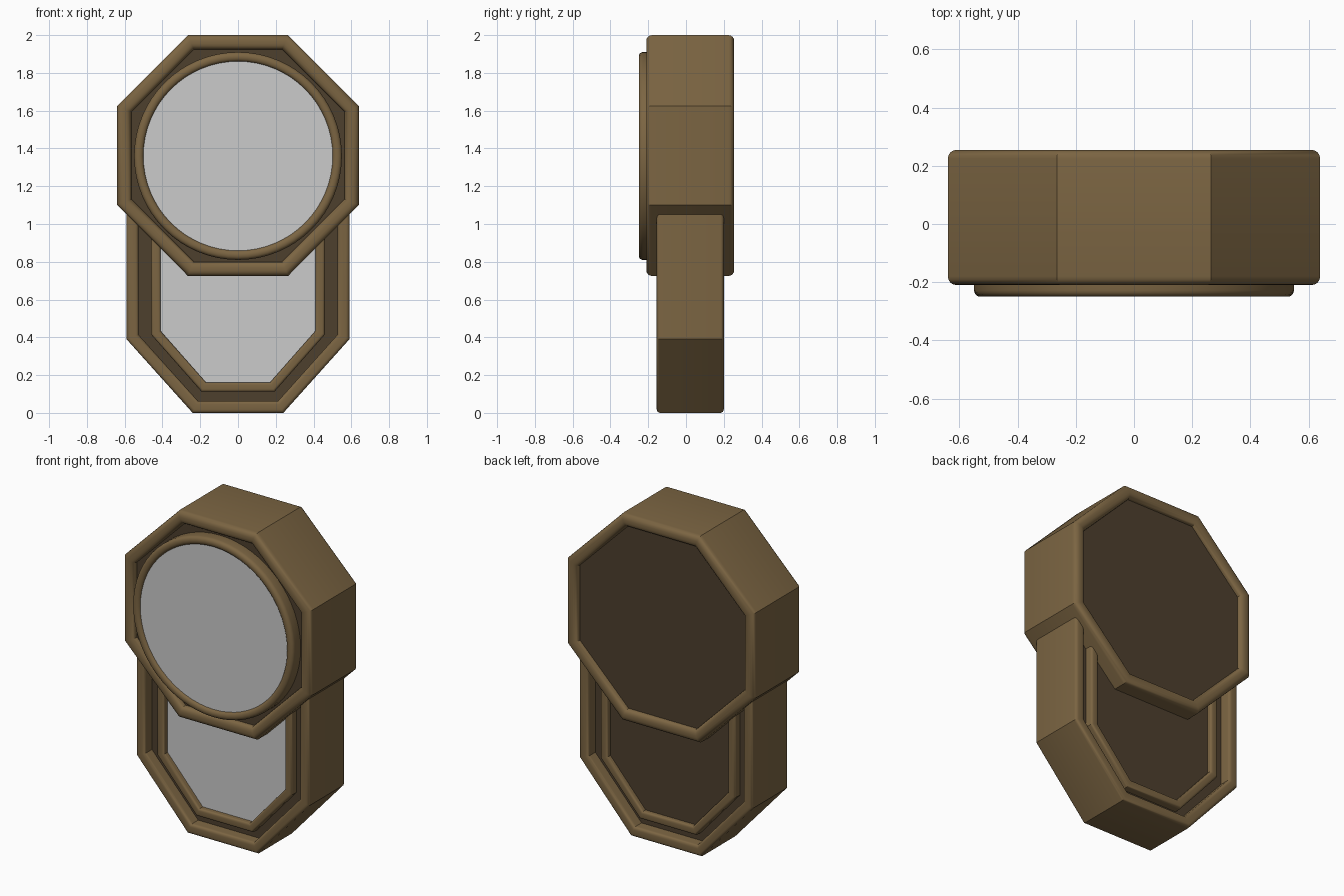
import bpy, bmesh, math
from mathutils import Vector

if "Cube" in bpy.data.objects:
    bpy.data.objects.remove(bpy.data.objects["Cube"])


def material(name, color):
    m = bpy.data.materials.new(name)
    m.diffuse_color = (*color, 1)
    m.use_nodes = True
    m.node_tree.nodes["Principled BSDF"].inputs["Base Color"].default_value = m.diffuse_color
    return m


wood = material("brown_wood", (0.20, 0.13, 0.055))
dark = material("dark_wood", (0.075, 0.05, 0.027))


def octagon(w, c, z0, z1, ch):
    """Cut-corner outline: half width, half flat edge, bottom, top, corner height."""
    right = [(c, z0), (w, z0 + ch), (w, z1 - ch), (c, z1)]
    return right + [(-x, z) for x, z in reversed(right)]


def circle(r, cz, n=64):
    return [(r * math.cos(2 * math.pi * i / n), cz + r * math.sin(2 * math.pi * i / n))
            for i in range(n)]


def inset(pts, d):
    """Mitred inward offset of a counter-clockwise convex outline."""
    out, n = [], len(pts)
    for i in range(n):
        a, b, c = (Vector(pts[(i + k) % n]) for k in (-1, 0, 1))
        e, f = (b - a).normalized(), (c - b).normalized()
        n1, n2 = Vector((-e.y, e.x)), Vector((-f.y, f.x))
        out.append(b + (n1 + n2) * d / (1 + n1.dot(n2)))
    return out


def finish(name, bm, mat):
    bmesh.ops.recalc_face_normals(bm, faces=bm.faces)
    me = bpy.data.meshes.new(name)
    bm.to_mesh(me)
    bm.free()
    ob = bpy.data.objects.new(name, me)
    bpy.context.collection.objects.link(ob)
    if mat:
        me.materials.append(mat)
    bpy.ops.object.select_all(action='DESELECT')
    ob.select_set(True)
    bpy.context.view_layer.objects.active = ob
    bpy.ops.object.shade_smooth_by_angle(angle=math.radians(30))
    return ob


def frame(name, pts, width, y0, y1, r, mat=wood):
    """Sweep a rounded rectangle section around an outline."""
    section = []
    for k, (u, y) in enumerate([(width - r, y1 - r), (r, y1 - r),
                                (r, y0 + r), (width - r, y0 + r)]):
        for s in range(5):
            a = math.pi / 2 * (k + s / 4)
            section.append((u + r * math.cos(a), y + r * math.sin(a)))
    bm = bmesh.new()
    loops = [[bm.verts.new((p[0], y, p[1])) for p in inset(pts, u)] for u, y in section]
    m, n = len(loops), len(pts)
    for i in range(m):
        for j in range(n):
            a, b = loops[i], loops[(i + 1) % m]
            bm.faces.new((a[j], a[(j + 1) % n], b[(j + 1) % n], b[j]))
    bmesh.ops.remove_doubles(bm, verts=bm.verts, dist=1e-5)
    return finish(name, bm, mat)


def panel(name, pts, y0, y1, mat=None):
    """Flat slab filling an outline."""
    bm = bmesh.new()
    f = bm.faces.new([bm.verts.new((p[0], y0, p[1])) for p in pts])
    ext = bmesh.ops.extrude_face_region(bm, geom=[f], use_keep_orig=True)
    verts = [g for g in ext["geom"] if isinstance(g, bmesh.types.BMVert)]
    bmesh.ops.translate(bm, verts=verts, vec=(0, y1 - y0, 0))
    return finish(name, bm, mat)


# Upper case: octagonal frame with recessed front and back boards
upper = octagon(0.64, 0.265, 0.725, 2.0, 0.375)
frame("upper_case_frame", upper, 0.075, -0.21, 0.255, 0.03)
panel("upper_case_board", inset(upper, 0.05), -0.175, 0.225, dark)

# Round dial with raised rim
frame("dial_rim", circle(0.55, 1.36), 0.05, -0.25, -0.15, 0.022)
panel("dial_face", circle(0.51, 1.36), -0.235, -0.16)

# Lower case: longer frame whose top is hidden inside the upper case
lower = octagon(0.59, 0.24, 0.0, 1.6, 0.39)
frame("lower_case_frame", lower, 0.063, -0.155, 0.2, 0.018)
panel("lower_case_board", inset(lower, 0.04), -0.085, 0.13, dark)

# Window trim, glass and rear board
trim = octagon(0.46, 0.193, 0.112, 1.5, 0.303)
frame("window_trim", trim, 0.05, -0.135, 0.18, 0.014)
panel("window_glass", inset(trim, 0.03), -0.1, -0.06)
panel("window_back", inset(trim, 0.03), 0.1, 0.15, dark)
